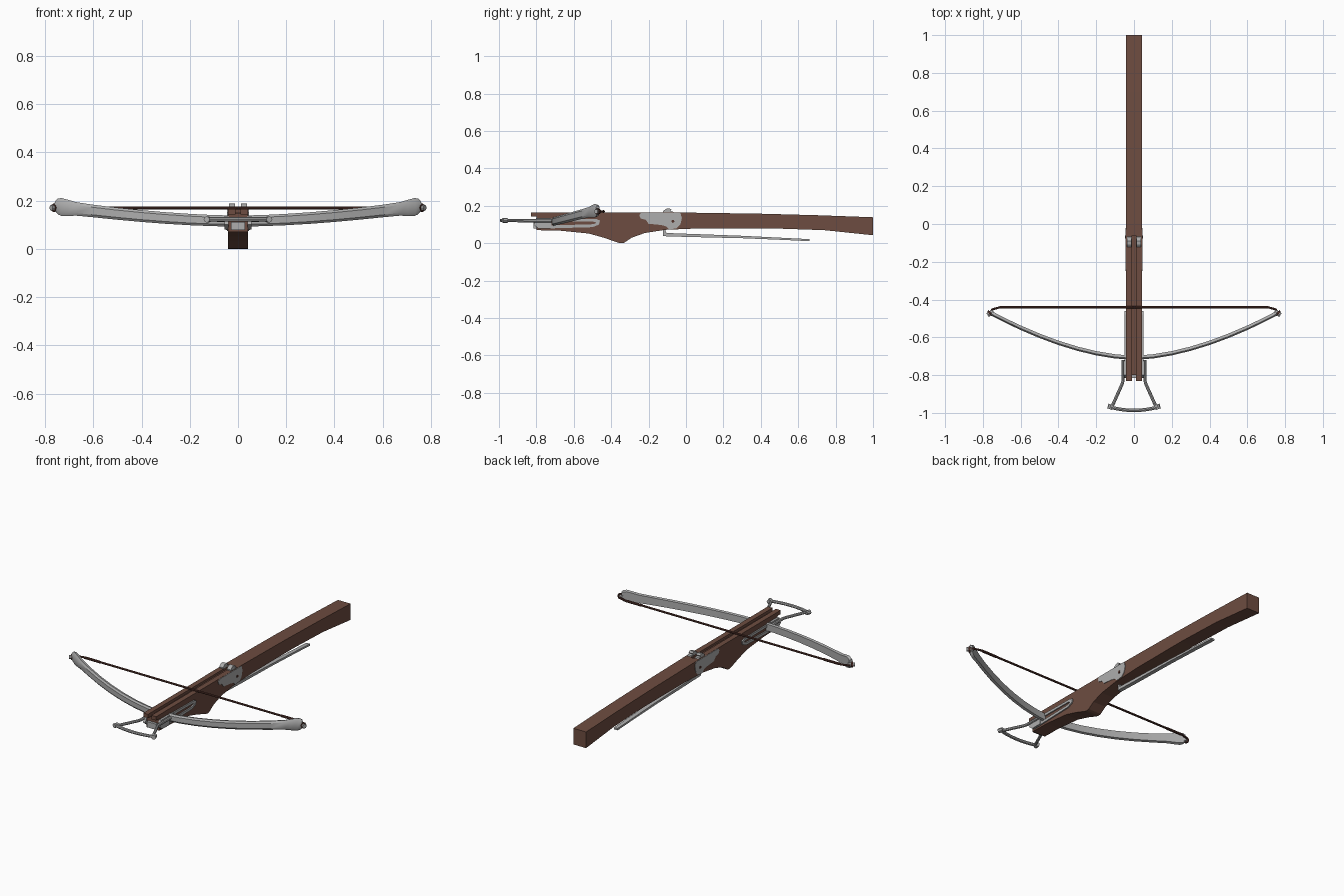
import bpy, bmesh, math
from mathutils import Vector

if "Cube" in bpy.data.objects:
    bpy.data.objects.remove(bpy.data.objects["Cube"])


def mat(name, c):
    m = bpy.data.materials.new(name)
    m.diffuse_color = (*c, 1)
    m.use_nodes = True
    m.node_tree.nodes["Principled BSDF"].inputs["Base Color"].default_value = m.diffuse_color
    return m


WOOD = mat("walnut_wood", (0.155, 0.073, 0.052))
STEEL = mat("grey_steel", (0.42, 0.42, 0.42))
CORD = mat("dark_cord", (0.085, 0.032, 0.024))


def finish(name, bm, m, smooth=False):
    bmesh.ops.recalc_face_normals(bm, faces=bm.faces)
    me = bpy.data.meshes.new(name)
    bm.to_mesh(me)
    bm.free()
    ob = bpy.data.objects.new(name, me)
    bpy.context.collection.objects.link(ob)
    me.materials.append(m)
    if smooth:
        bpy.context.view_layer.objects.active = ob
        ob.select_set(True)
        bpy.ops.object.shade_smooth_by_angle(angle=math.radians(35))
        ob.select_set(False)
    return ob


def loft(bm, rings, closed=False):
    """Skin a list of equally long point rings."""
    vs = [[bm.verts.new(p) for p in r] for r in rings]
    n = len(vs[0])
    pairs = list(zip(vs, vs[1:])) + ([(vs[-1], vs[0])] if closed else [])
    for a, b in pairs:
        for i in range(n):
            bm.faces.new((a[i], a[(i + 1) % n], b[(i + 1) % n], b[i]))
    if not closed:
        bm.faces.new(vs[0])
        bm.faces.new(vs[-1])


def side_plate(name, yz, x0, x1, m):
    """Side profile in (y, z) extruded from x0 to x1."""
    bm = bmesh.new()
    loft(bm, [[(x, y, z) for y, z in yz] for x in (x0, x1)])
    return finish(name, bm, m)


def tube(name, pts, r, m, sides=8):
    """Round rod following a path."""
    pts = [Vector(p) for p in pts]
    bm = bmesh.new()
    rings = []
    for i, p in enumerate(pts):
        t = (pts[min(i + 1, len(pts) - 1)] - pts[max(i - 1, 0)]).normalized()
        ref = Vector((0, 0, 1)) if abs(t.z) < 0.9 else Vector((0, 1, 0))
        u = t.cross(ref).normalized()
        w = u.cross(t)
        rings.append([p + r * (math.cos(a) * u + math.sin(a) * w)
                      for a in (2 * math.pi * k / sides for k in range(sides))])
    loft(bm, rings)
    return finish(name, bm, m, True)


# Stock body: low in front where the rails sit, full height behind the nut
side_plate("stock", [(-.80, .07), (-.68, .068), (-.52, .052), (-.44, .03), (-.36, .002),
                     (-.345, 0), (-.33, .003), (-.29, .03), (-.22, .055), (-.11, .072),
                     (.08, .08), (.45, .08), (.74, .07), (1, .043), (1, .139), (.7, .15),
                     (.4, .158), (0, .164), (-.06, .164), (-.06, .152), (-.80, .148)],
           -.042, .042, WOOD)

# Bow limb path: swept back and rising to the tips
def bow_point(x):
    a = abs(x)
    return Vector((x, -.708 + .40 * a ** 1.75 * (1 - .05 * a), .115 + .1 * a ** 1.7))


STATIONS = [(0, .023), (.1, .023), (.2, .0235), (.3, .024), (.4, .0245), (.5, .025), (.6, .026),
            (.67, .028), (.70, .033), (.73, .037), (.745, .033), (.755, .022)]
bm = bmesh.new()
rings = []
for x, h in [(-x, h) for x, h in STATIONS[:0:-1]] + STATIONS:
    p = bow_point(x)
    t = (bow_point(x + .01) - bow_point(x - .01))
    n = Vector((-t.y, t.x, 0)).normalized()
    d = .011
    rings.append([p + n * (s * d) + Vector((0, 0, k * h))
                  for s, k in ((-.3, -1), (-1, -.6), (-1, .6), (-.3, 1), (1, .85), (1, -.85))])
loft(bm, rings)
finish("bow_limb", bm, STEEL, True)

# String along the bow tips, with end loops
tube("bow_string", [(-.765, -.475, .17), (-.75, -.452, .17), (-.71, -.441, .17), (0, -.441, .17),
                    (.71, -.441, .17), (.75, -.452, .17), (.765, -.475, .17)], .006, CORD)

# Loading stirrup cross bar, bowed forward
tube("stirrup_bar", [(.13 * k / 4, -.987 + .019 * (k / 4) ** 2, .122) for k in range(-4, 5)],
     .009, STEEL)

# Lever under the stock, flat bar tapering to the back
side_plate("trigger_lever", [(-.122, .074), (-.122, .038), (0, .034), (.3, .027), (.52, .018),
                             (.66, .011), (.66, .022), (.5, .030), (.3, .040), (0, .051),
                             (-.105, .055), (-.112, .074)], -.012, .012, STEEL)

# Block clamping the bow beneath the rails
side_plate("bow_clamp", [(-.815, .078), (-.70, .078), (-.70, .112), (-.815, .112)],
           -.03, .03, STEEL)

for s, side in ((-1, "left"), (1, "right")):
    # Rails either side of the bolt groove, overhanging the front
    side_plate(side + "_rail", [(-.83, .142), (-.06, .142), (-.06, .164), (-.83, .165)],
               s * .011, s * .042, WOOD)
    # Nut prong that holds the string
    side_plate(side + "_nut_prong", [(-.12, .15), (-.122, .172), (-.108, .184), (-.09, .187),
                                     (-.078, .18), (-.085, .172), (-.07, .17), (-.055, .15)],
               s * .012, s * .038, STEEL)
    # Shaped lock plate with its pin
    side_plate(side + "_lock_plate", [(-.25, .15), (-.24, .163), (-.03, .163), (-.022, .135),
                                      (-.03, .10), (-.05, .08), (-.09, .074), (-.105, .09),
                                      (-.135, .098), (-.20, .104), (-.215, .125), (-.242, .132)],
               s * .038, s * .045, STEEL)
    tube(side + "_lock_pin", [(s * .04, -.07, .117), (s * .048, -.07, .117)], .008, CORD)
    # Slotted side bracket holding the bow
    bm = bmesh.new()
    outer = [(-.78, .078), (-.5, .086), (-.465, .10), (-.46, .122), (-.48, .13), (-.74, .134)]
    inner = [(-.72, .096), (-.51, .101), (-.485, .105), (-.482, .113), (-.50, .116), (-.72, .118)]
    loft(bm, [[(s * x, y, z) for y, z in ring] for x, ring in
              ((.040, outer), (.049, outer), (.049, inner), (.040, inner))], closed=True)
    finish(side + "_side_bracket", bm, STEEL)
    side_plate(side + "_bracket_cheek", [(-.815, .10), (-.79, .08), (-.725, .08), (-.725, .136),
                                         (-.80, .136)], s * .040, s * .055, STEEL)
    # Stirrup arm and the knob on its end
    tube(side + "_stirrup_arm", [(s * .058, -.72, .12), (s * .058, -.83, .12),
                                 (s * .064, -.85, .12), (s * .118, -.97, .122)], .0085, STEEL)
    tube(side + "_stirrup_knob", [(s * .122, -.955, .122), (s * .126, -.967, .122),
                                  (s * .130, -.980, .122)], .013, STEEL)
    # Bow tip pin and string wrapping
    tube(side + "_tip_pin", [(s * .745, -.462, .17), (s * .775, -.482, .17)], .012, STEEL)
    tube(side + "_string_wrap", [(s * .758, -.469, .17), (s * .766, -.476, .17)], .017, CORD)
    tube(side + "_string_serving", [(s * .60, -.441, .17), (s * .70, -.441, .17)], .0075, CORD)
